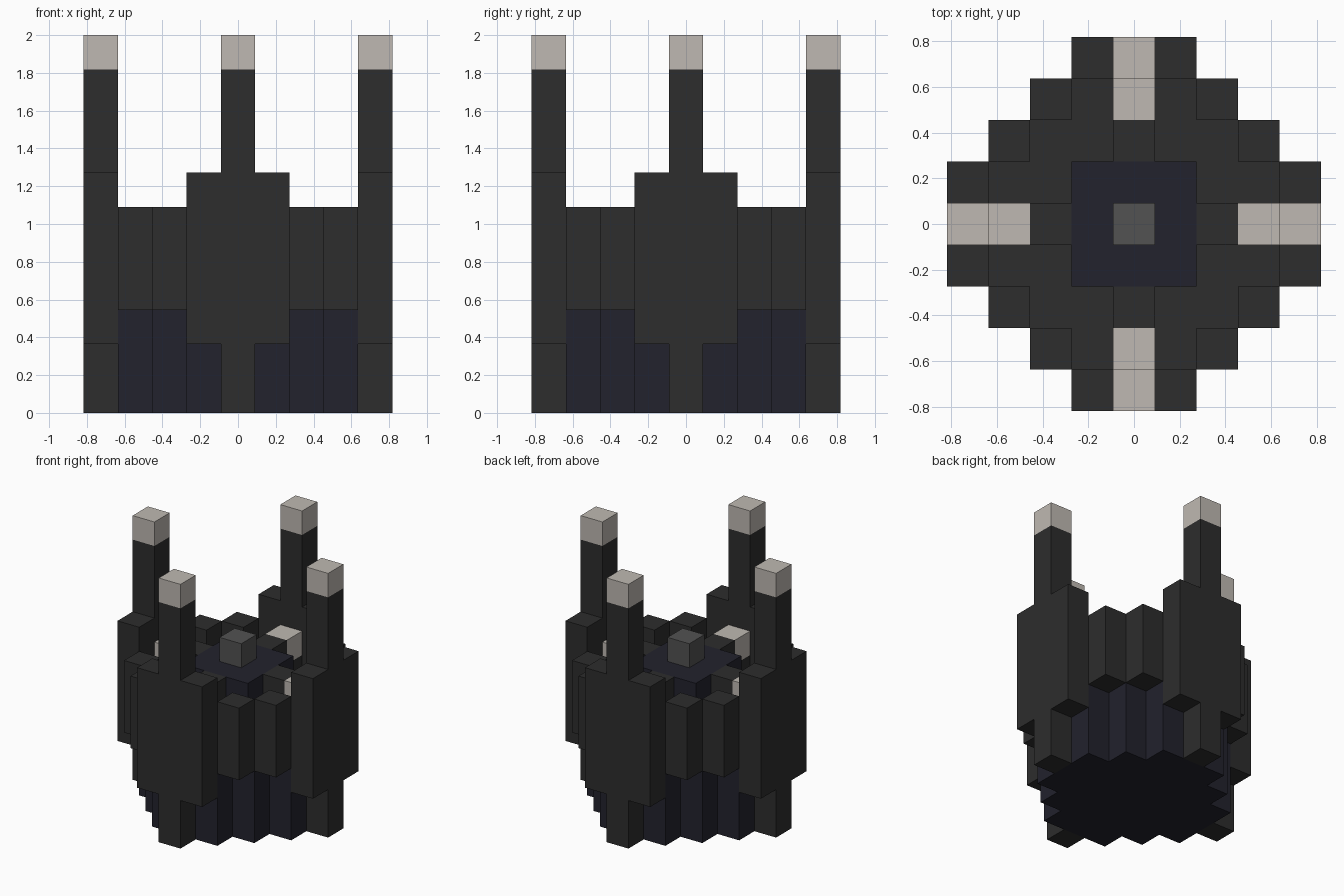
import bpy
import bmesh
from math import cos, sin, radians

U = 2 / 11  # edge of one block

old = bpy.data.objects.get("Cube")
if old:
    bpy.data.objects.remove(old, do_unlink=True)


def material(name, rgb):
    m = bpy.data.materials.new(name)
    m.use_nodes = True
    m.diffuse_color = (*rgb, 1)
    m.node_tree.nodes["Principled BSDF"].inputs["Base Color"].default_value = (*rgb, 1)
    return m


CHARCOAL = material("charcoal", (0.026, 0.026, 0.026))
NAVY = material("dark_navy", (0.016, 0.016, 0.026))
STONE = material("pale_stone", (0.52, 0.485, 0.445))
GREY = material("mid_grey", (0.084, 0.084, 0.084))


def turn(point, quarter):
    c, s = round(cos(radians(90 * quarter))), round(sin(radians(90 * quarter)))
    return point[0] * c - point[1] * s, point[0] * s + point[1] * c


def prism(name, outline, low, high, mat):
    """Extrude a counter-clockwise outline, in block units, from low to high."""
    bm = bmesh.new()
    base = bm.faces.new([bm.verts.new((x * U, y * U, low * U)) for x, y in outline])
    top = bmesh.ops.extrude_face_region(bm, geom=[base])["geom"]
    bmesh.ops.translate(bm, vec=(0, 0, (high - low) * U),
                        verts=[g for g in top if isinstance(g, bmesh.types.BMVert)])
    bmesh.ops.recalc_face_normals(bm, faces=bm.faces)
    mesh = bpy.data.meshes.new(name)
    bm.to_mesh(mesh)
    bm.free()
    mesh.materials.append(mat)
    obj = bpy.data.objects.new(name, mesh)
    bpy.context.collection.objects.link(obj)


def block(name, x, y, low, high, mat, half=0.5, quarter=0):
    corners = [(x - half, y - half), (x + half, y - half),
               (x + half, y + half), (x - half, y + half)]
    prism(name, [turn(p, quarter) for p in corners], low, high, mat)


# Stepped round hull and the floor on top of it
step = [(3.5, -1.5), (3.5, 1.5), (2.5, 1.5), (2.5, 2.5), (1.5, 2.5)]
stepped_ring = [turn(p, q) for q in range(4) for p in step]
prism("hull", stepped_ring, 0, 3, NAVY)
prism("floor", stepped_ring, 3, 4, CHARCOAL)

# Central platform with its core
block("platform", 0, 0, 4, 6, NAVY, half=1.5)
block("core", 0, 0, 6, 7, GREY)

# Four sides: pillar, panels, inner arm and the corner walls
for q, side in enumerate(("left", "back", "right", "front")):
    block(side + "_pillar", 4, 0, 0, 10, CHARCOAL, quarter=q)
    block(side + "_pillar_cap", 4, 0, 10, 11, STONE, quarter=q)
    for y, end in ((-1, "a"), (1, "b")):
        block(f"{side}_panel_{end}", 4, y, 2, 7, CHARCOAL, quarter=q)
    block(side + "_arm", 2, 0, 4, 6, CHARCOAL, quarter=q)
    block(side + "_arm_base", 3, 0, 4, 5, CHARCOAL, quarter=q)
    block(side + "_arm_light", 3, 0, 5, 6, STONE, quarter=q)
    block(side + "_wall_a", 3, 2, 3, 6, CHARCOAL, quarter=q)
    block(side + "_wall_b", 2, 3, 3, 6, CHARCOAL, quarter=q)
